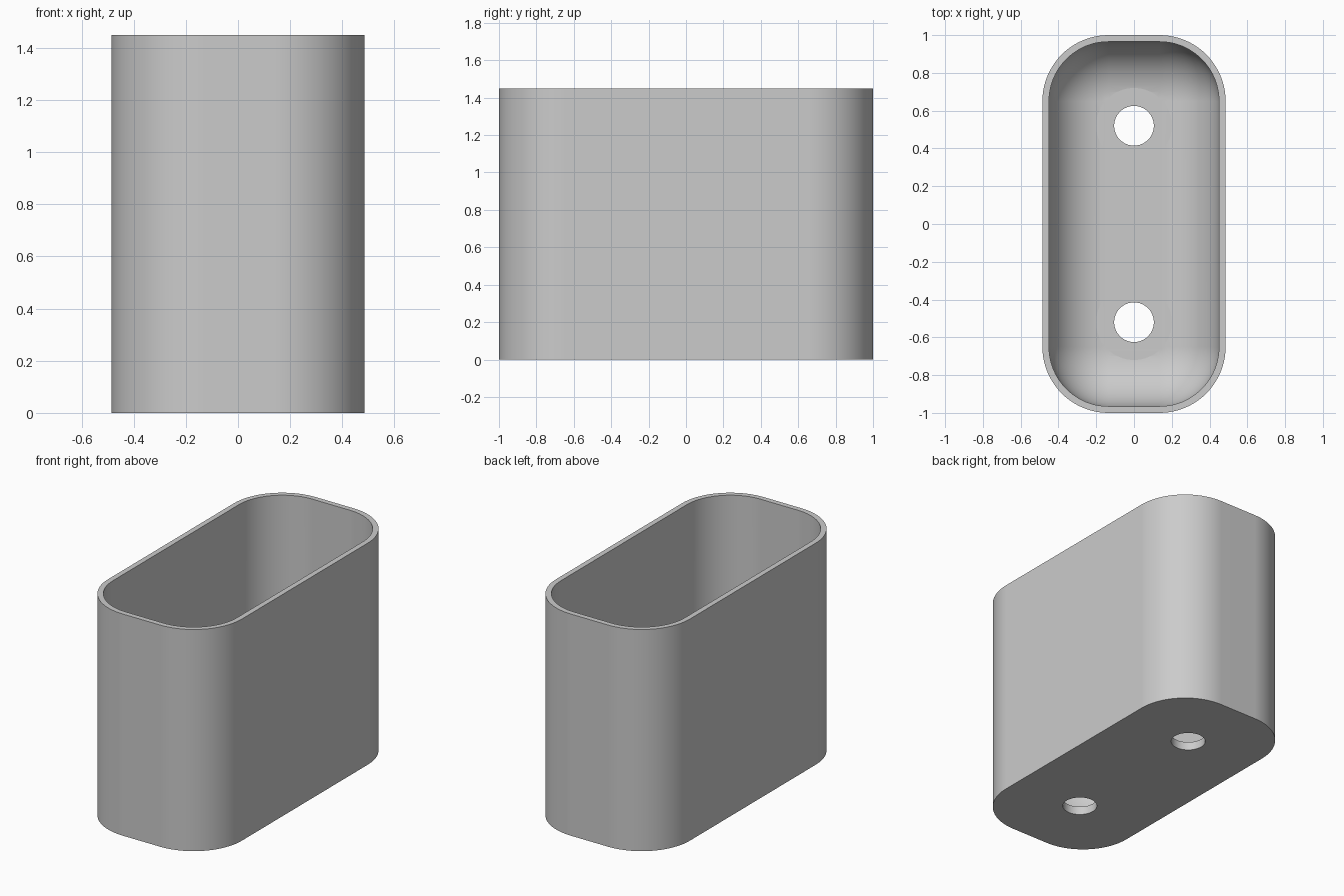
import bpy
import bmesh
from math import sin, cos, pi

HX, HY, HEIGHT = 0.485, 1.0, 1.45
CORNER, WALL, FLOOR, FILLET = 0.35, 0.035, 0.055, 0.30
CORNER_STEPS, FILLET_STEPS = 20, 14

cube = bpy.data.objects.get("Cube")
if cube:
    bpy.data.objects.remove(cube, do_unlink=True)

# Single grey material
grey = bpy.data.materials.new("light_grey")
grey.use_nodes = True
colour = (0.6, 0.6, 0.6, 1)
grey.diffuse_color = colour
grey.node_tree.nodes["Principled BSDF"].inputs["Base Color"].default_value = colour


def ring(bm, inset, z):
    """Rounded rectangle of vertices, shrunk inward by inset."""
    radius = CORNER - inset
    cx, cy = HX - CORNER, HY - CORNER
    verts = []
    for quarter, (sx, sy) in enumerate([(1, 1), (-1, 1), (-1, -1), (1, -1)]):
        for i in range(CORNER_STEPS + 1):
            a = (quarter + i / CORNER_STEPS) * pi / 2
            verts.append(bm.verts.new((sx * cx + radius * cos(a),
                                       sy * cy + radius * sin(a), z)))
    return verts


def add_object(name, bm):
    bmesh.ops.recalc_face_normals(bm, faces=bm.faces[:])
    mesh = bpy.data.meshes.new(name)
    bm.to_mesh(mesh)
    bm.free()
    mesh.materials.append(grey)
    obj = bpy.data.objects.new(name, mesh)
    bpy.context.collection.objects.link(obj)
    return obj


def cylinder(name, radius, y, z0, z1):
    bm = bmesh.new()
    bmesh.ops.create_cone(bm, cap_ends=True, segments=64, radius1=radius,
                          radius2=radius, depth=z1 - z0)
    bmesh.ops.translate(bm, verts=bm.verts[:], vec=(0, y, (z0 + z1) / 2))
    obj = add_object(name, bm)
    obj.hide_render = True
    return obj


# Cup: outer wall, rim, inner wall and rounded transition to the floor
bm = bmesh.new()
rings = [ring(bm, 0, 0), ring(bm, 0, HEIGHT), ring(bm, WALL, HEIGHT)]
for i in range(FILLET_STEPS + 1):
    a = i / FILLET_STEPS * pi / 2
    rings.append(ring(bm, WALL + FILLET * (1 - cos(a)),
                      FLOOR + FILLET * (1 - sin(a))))
for low, high in zip(rings, rings[1:]):
    for i in range(len(low)):
        j = (i + 1) % len(low)
        bm.faces.new((low[i], low[j], high[j], high[i]))
bm.faces.new(rings[0])
bm.faces.new(rings[-1])
cup = add_object("cup_body", bm)

# Screw holes, each with a flat seat cut into the rounded floor edge
cutters = []
for y in (-0.52, 0.52):
    cutters.append(cylinder("seat_cutter", 0.2, y, FLOOR + 0.0003, 0.8))
    cutters.append(cylinder("hole_cutter", 0.105, y, -0.2, 0.7))

bpy.ops.object.select_all(action="DESELECT")
bpy.context.view_layer.objects.active = cup
cup.select_set(True)
for cutter in cutters:
    mod = cup.modifiers.new("cut", "BOOLEAN")
    mod.operation = "DIFFERENCE"
    mod.solver = "EXACT"
    mod.object = cutter
    bpy.ops.object.modifier_apply(modifier=mod.name)
    bpy.data.objects.remove(cutter, do_unlink=True)

# Smooth curved walls, crisp rims
bpy.ops.object.shade_smooth_by_angle(angle=pi / 6)
normals = cup.modifiers.new("weighted_normals", "WEIGHTED_NORMAL")
normals.keep_sharp = True
